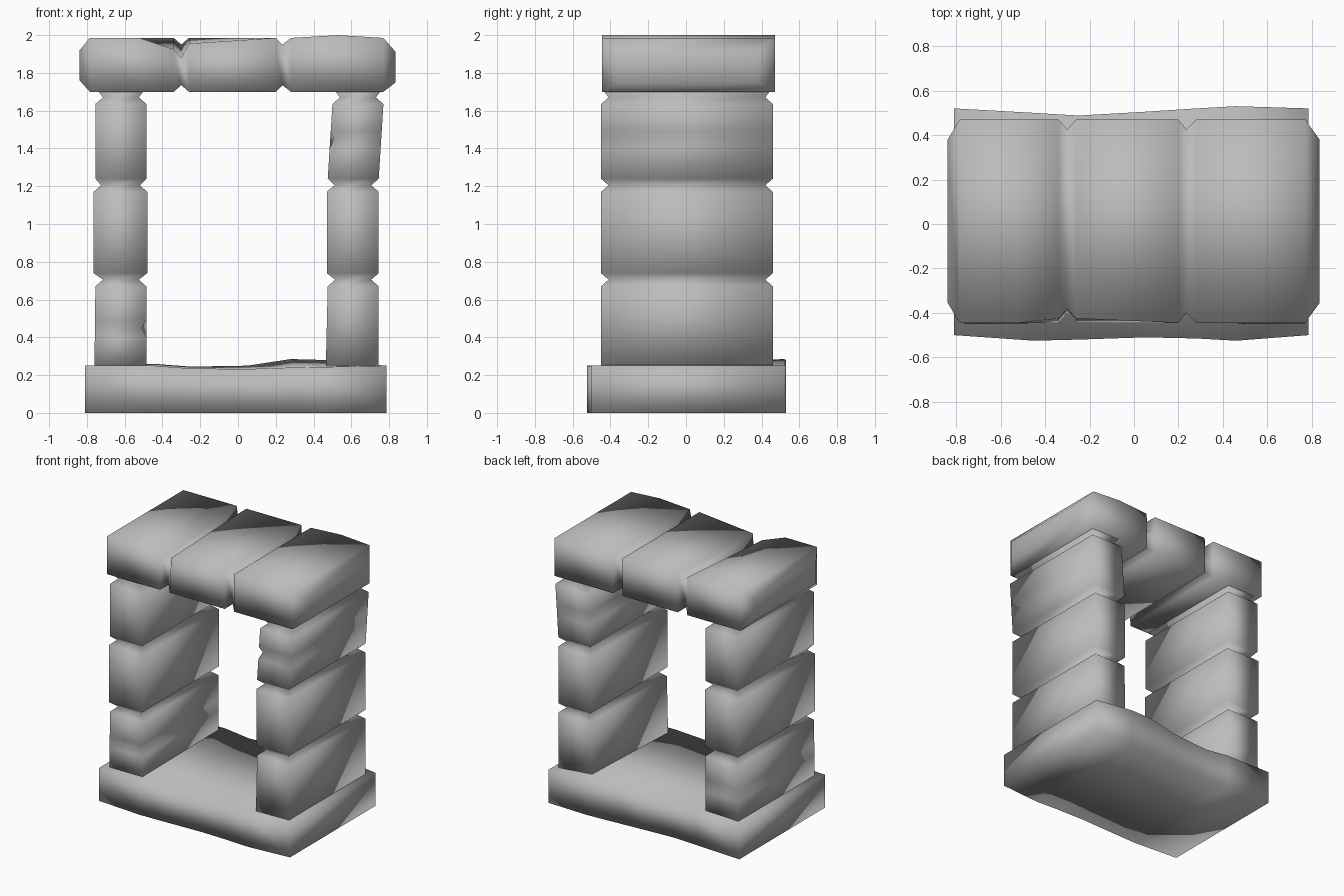
import bpy, bmesh

cube = bpy.data.objects.get("Cube")
if cube:
    bpy.data.objects.remove(cube, do_unlink=True)

stone = bpy.data.materials.new("grey stone")
stone.use_nodes = True
GREY = (0.5, 0.5, 0.5, 1)
stone.diffuse_color = GREY
stone.node_tree.nodes["Principled BSDF"].inputs["Base Color"].default_value = GREY


def loft(name, rings):
    """Skin a closed, smooth-shaded block through a list of four-cornered rings."""
    bm = bmesh.new()
    loops = [[bm.verts.new(p) for p in ring] for ring in rings]
    for a, b in zip(loops, loops[1:]):
        for i in range(4):
            j = (i + 1) % 4
            bm.faces.new((a[i], a[j], b[j], b[i]))
    bm.faces.new(loops[0])
    bm.faces.new(loops[-1])
    bmesh.ops.recalc_face_normals(bm, faces=bm.faces)
    mesh = bpy.data.meshes.new(name)
    bm.to_mesh(mesh)
    bm.free()
    mesh.materials.append(stone)
    mesh.shade_smooth()
    obj = bpy.data.objects.new(name, mesh)
    bpy.context.collection.objects.link(obj)
    return obj


def pillar_ring(z, x0, x1, inset=0.0):
    x0, x1, y0, y1 = x0 + inset, x1 - inset, -0.45 + inset, 0.46 - inset
    return [(x0, y0, z), (x1, y0, z), (x1, y1, z), (x0, y1, z)]


def pillar(name, stones, chip_z, chip_corner, chip_x):
    """Stack of stones with a V joint above each one, and one chipped front corner."""
    rings = []
    for z0, z1, bottom, top in stones:
        rings.append(pillar_ring(z0, *bottom))
        if z0 < chip_z < z1:
            for dz, depth in ((-0.05, 0), (0, 1), (0.04, 0)):
                z = chip_z + dz
                t = (z - z0) / (z1 - z0)
                ring = pillar_ring(z, *[a + (b - a) * t for a, b in zip(bottom, top)])
                x, y, _ = ring[chip_corner]
                ring[chip_corner] = (x + chip_x * depth, y + 0.02 * depth, z)
                rings.append(ring)
        rings.append(pillar_ring(z1, *top))
        rings.append(pillar_ring(z1 + 0.035, *top, inset=0.04))
    rings.append(pillar_ring(1.71, *stones[-1][3], inset=0.01))
    return loft(name, rings)


# Pillars
pillar("right_pillar", [
    (0.24, 0.67, (-0.76, -0.485), (-0.755, -0.485)),
    (0.74, 1.17, (-0.765, -0.48), (-0.765, -0.48)),
    (1.24, 1.635, (-0.755, -0.485), (-0.755, -0.485)),
], 0.45, 1, -0.025)
pillar("left_pillar", [
    (0.24, 0.67, (0.465, 0.745), (0.475, 0.745)),
    (0.74, 1.17, (0.47, 0.745), (0.47, 0.745)),
    (1.24, 1.635, (0.475, 0.745), (0.50, 0.77)),
], 1.45, 0, 0.02)


# Lintel of three stones with V joints and rounded-off ends
def lintel_ring(x, inset_y=0.0, bottom=1.70, top=1.985):
    y0, y1 = -0.445 + inset_y, 0.47 - inset_y
    return [(x, y0, bottom), (x, y1, bottom), (x, y1, top), (x, y0, top)]


lintel = [
    lintel_ring(-0.838, 0.09, 1.76, 1.92),
    lintel_ring(-0.785),
    lintel_ring(-0.52),
    lintel_ring(-0.34),
    lintel_ring(-0.30, 0.045, 1.735, 1.95),
    lintel_ring(-0.26),
    lintel_ring(0.20),
    lintel_ring(0.235, 0.045, 1.735, 1.95),
    lintel_ring(0.28),
    lintel_ring(0.53, 0, 1.70, 2.0),
    lintel_ring(0.77),
    lintel_ring(0.835, 0.09, 1.75, 1.91),
]
# Broken front edge beside the first joint
for index, drop in ((3, 0.06), (4, 0.07), (5, 0.03)):
    x, y, z = lintel[index][3]
    lintel[index][3] = (x, y + 0.02, z - drop)
loft("lintel", lintel)

# Worn base slab: x, front y, back y, front height, back height
slab = [
    (-0.81, -0.50, 0.52, 0.25, 0.25),
    (-0.45, -0.525, 0.50, 0.25, 0.26),
    (-0.25, -0.52, 0.488, 0.235, 0.245),
    (0.05, -0.51, 0.505, 0.232, 0.25),
    (0.28, -0.515, 0.52, 0.24, 0.285),
    (0.46, -0.525, 0.53, 0.243, 0.28),
    (0.785, -0.50, 0.52, 0.25, 0.25),
]
loft("base_slab", [
    [(x, f, 0), (x, b, 0), (x, b, hb), (x, f, hf)] for x, f, b, hf, hb in slab
])
